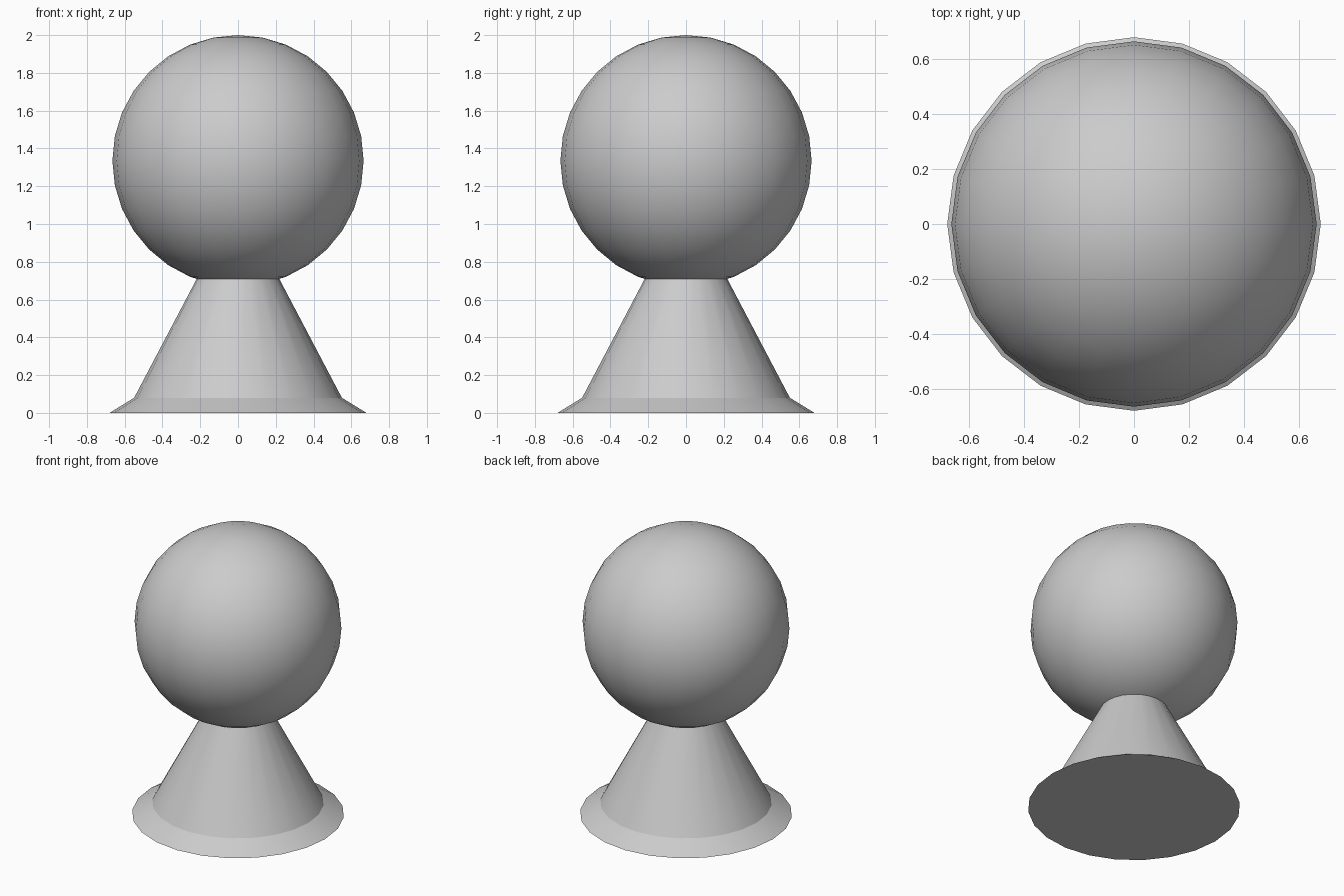
import bpy
import bmesh
import math

cube = bpy.data.objects.get("Cube")
if cube:
    bpy.data.objects.remove(cube)

SIDES = 24

grey = bpy.data.materials.new("plain grey")
grey.use_nodes = True
colour = (0.6, 0.6, 0.6, 1.0)
grey.diffuse_color = colour
grey.node_tree.nodes["Principled BSDF"].inputs["Base Color"].default_value = colour


def finish(name, bm):
    """Turn the bmesh into a named, smooth-shaded object."""
    bmesh.ops.recalc_face_normals(bm, faces=bm.faces)
    mesh = bpy.data.meshes.new(name)
    bm.to_mesh(mesh)
    bm.free()
    mesh.materials.append(grey)
    obj = bpy.data.objects.new(name, mesh)
    bpy.context.collection.objects.link(obj)
    bpy.ops.object.select_all(action="DESELECT")
    obj.select_set(True)
    bpy.context.view_layer.objects.active = obj
    bpy.ops.object.shade_smooth_by_angle(angle=math.radians(25))
    return obj


def turned(name, profile):
    """Stack rings of (radius, height), bridge them and cap both ends."""
    bm = bmesh.new()
    rings = []
    for radius, height in profile:
        angles = [math.tau * i / SIDES for i in range(SIDES)]
        rings.append([bm.verts.new((radius * math.cos(a), radius * math.sin(a), height))
                      for a in angles])
    for low, high in zip(rings, rings[1:]):
        for i in range(SIDES):
            j = (i + 1) % SIDES
            bm.faces.new((low[i], low[j], high[j], high[i]))
    bm.faces.new(rings[0][::-1])
    bm.faces.new(rings[-1])
    return finish(name, bm)


# Flared foot and tapering body, ending inside the ball
turned("base", [(0.68, 0), (0.55, 0.08), (0.2, 0.745)])

# Ball head
bm = bmesh.new()
bmesh.ops.create_uvsphere(bm, u_segments=SIDES, v_segments=16, radius=0.665)
ball = finish("head", bm)
ball.location.z = 1.335
